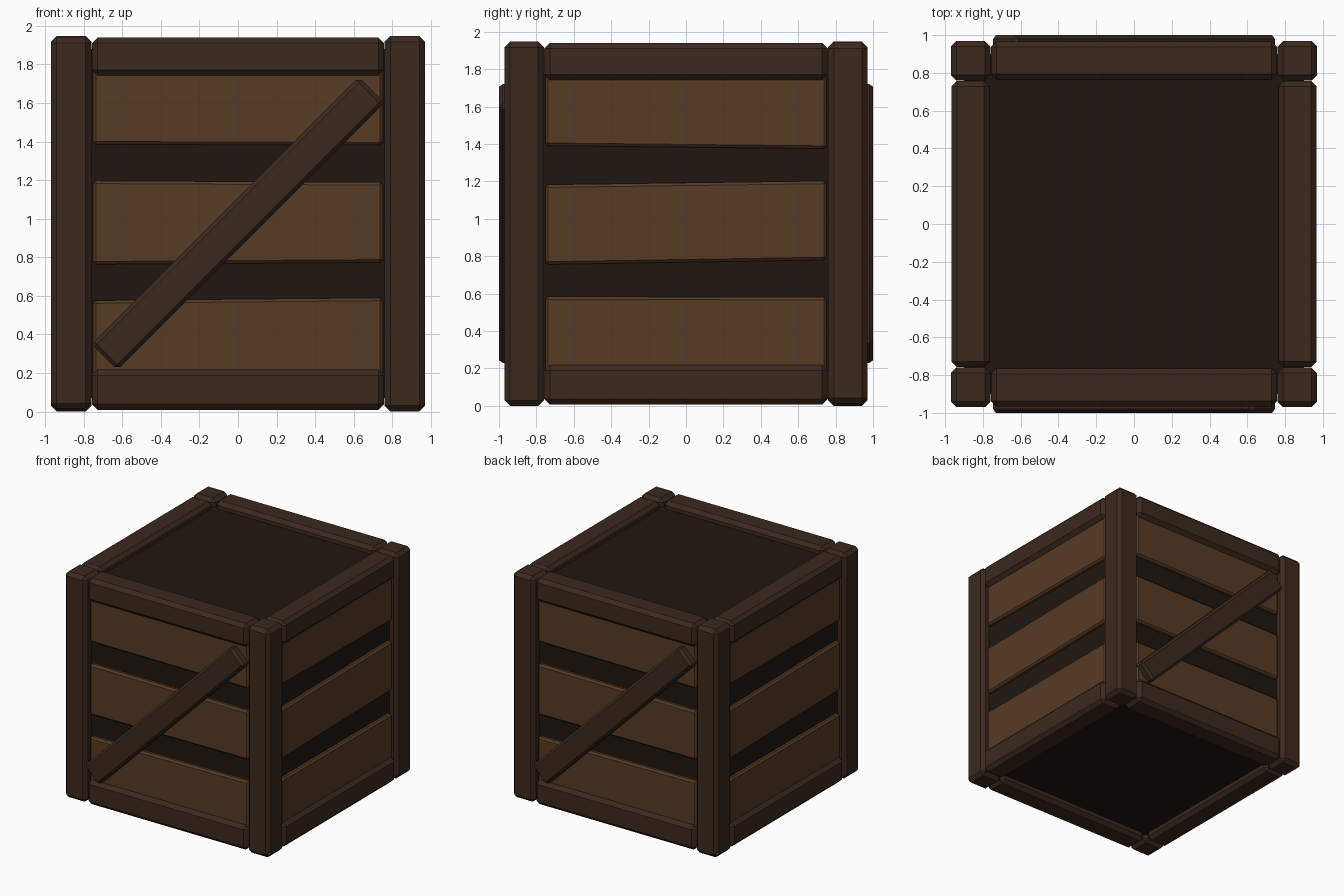
import bpy, bmesh
from math import pi
from mathutils import Matrix, Vector

if "Cube" in bpy.data.objects:
    bpy.data.objects.remove(bpy.data.objects["Cube"])


def material(name, rgb):
    m = bpy.data.materials.new(name)
    m.diffuse_color = (*rgb, 1)
    m.use_nodes = True
    m.node_tree.nodes["Principled BSDF"].inputs["Base Color"].default_value = m.diffuse_color
    return m


FRAME = material("dark_wood", (0.044, 0.022, 0.013))
PLANK = material("plank_wood", (0.095, 0.043, 0.018))
CORE = material("inner_wood", (0.014, 0.008, 0.005))


def board(name, lo, hi, mat, bevel=0.03, ends=None, turn=Matrix()):
    """Chamfered box; ends = z offsets (bottom, top) added at -x and taken off at +x."""
    lo, hi = Vector(lo), Vector(hi)
    bm = bmesh.new()
    bmesh.ops.create_cube(bm, size=1)
    for v in bm.verts:
        sx, top = v.co.x * 2, v.co.z > 0
        v.co = (lo + hi) / 2 + Vector(a * b for a, b in zip(v.co, hi - lo))
        if ends:
            v.co.z -= sx * ends[1 if top else 0]
    if bevel:
        bmesh.ops.bevel(bm, geom=bm.edges[:], offset=bevel, segments=1,
                        profile=0.5, affect='EDGES')
    bm.transform(turn)
    bmesh.ops.recalc_face_normals(bm, faces=bm.faces[:])
    me = bpy.data.meshes.new(name)
    bm.to_mesh(me)
    bm.free()
    me.materials.append(mat)
    ob = bpy.data.objects.new(name, me)
    bpy.context.collection.objects.link(ob)
    return ob


# Dark inner box, close behind the planks
board("inner_box", (-0.9, -0.9, 0.07), (0.9, 0.9, 1.88), CORE, bevel=0)

# Small end tilts of the planks: bottom, middle, top
TILTS = {
    "front": [(0, -0.007), (-0.005, 0.004), (0.002, 0)],
    "right": [(0, 0.002), (-0.012, -0.01), (0.008, 0)],
}
PLANK_Z = [(0.17, 0.583), (0.768, 1.193), (1.383, 1.80)]

for i, side in enumerate(("front", "right", "back", "left")):
    turn = Matrix.Rotation(i * pi / 2, 4, 'Z')

    # Corner post, alternating slightly in height
    z0, z1 = ((0.012, 1.942), (0.0, 1.947))[i % 2]
    board(f"{side}_post", (-0.97, -0.97, z0), (-0.76, -0.76, z1), FRAME, turn=turn)

    # Top and bottom rails
    board(f"{side}_top_rail", (-0.758, -0.967, 1.742), (0.758, -0.765, 1.94), FRAME, turn=turn)
    board(f"{side}_bottom_rail", (-0.758, -0.967, 0.008), (0.758, -0.765, 0.218), FRAME, turn=turn)

    # Three planks between the posts
    for k, (a, b) in enumerate(PLANK_Z):
        tilt = TILTS["front" if i % 2 == 0 else "right"][k]
        board(f"{side}_plank_{k + 1}", (-0.752, -0.935, a), (0.752, -0.86, b),
              PLANK, 0.015, tilt, turn)

    # Diagonal brace on front and back only
    if i % 2 == 0:
        place = turn @ Matrix.Translation((0, 0, 0.975)) @ Matrix.Rotation(-pi / 4, 4, 'Y')
        board(f"{side}_brace", (-0.98, -1.0, -0.094), (0.98, -0.9, 0.094),
              FRAME, 0.02, turn=place)
